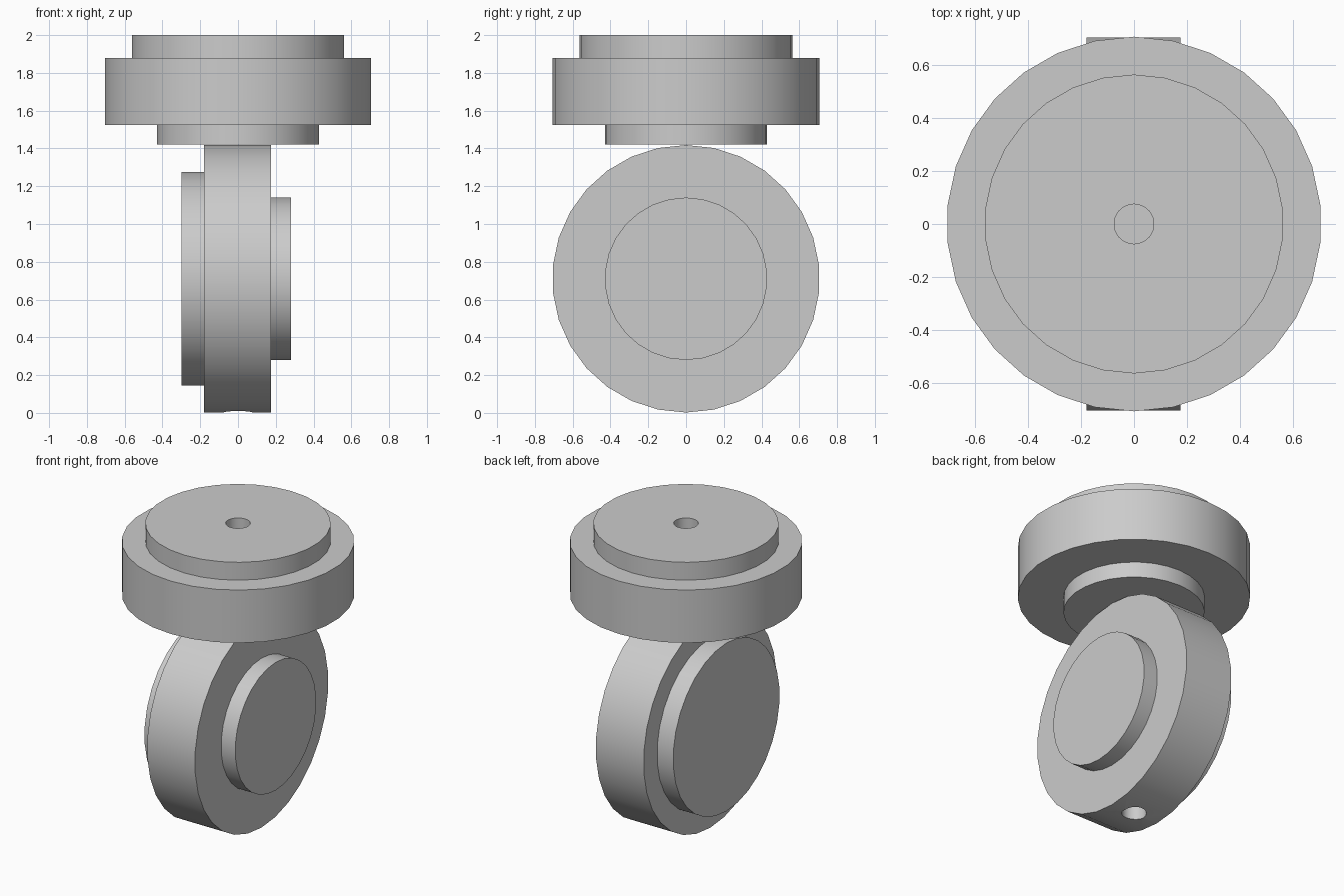
import bpy, bmesh
from math import pi, radians
from mathutils import Matrix, Vector

SIDES = 30
HOLE_R, HOLE_DEPTH = 0.075, 0.3

cube = bpy.data.objects.get("Cube")
if cube:
    bpy.data.objects.remove(cube, do_unlink=True)

grey = bpy.data.materials.new("plain grey")
grey.use_nodes = True
colour = (0.6, 0.6, 0.6, 1)
grey.diffuse_color = colour
grey.node_tree.nodes["Principled BSDF"].inputs["Base Color"].default_value = colour


def lathe(name, profile, start, matrix):
    """Spin a (radius, height) profile about z, then place it."""
    bm = bmesh.new()
    verts = [bm.verts.new((r, 0, h)) for r, h in profile]
    edges = [bm.edges.new(pair) for pair in zip(verts, verts[1:])]
    bmesh.ops.spin(bm, geom=verts + edges, cent=(0, 0, 0), axis=(0, 0, 1),
                   angle=2 * pi, steps=SIDES, use_duplicate=False)
    bmesh.ops.remove_doubles(bm, verts=bm.verts, dist=0.0005)
    bmesh.ops.dissolve_degenerate(bm, edges=bm.edges, dist=0.0005)
    bmesh.ops.recalc_face_normals(bm, faces=bm.faces)
    bm.transform(matrix @ Matrix.Rotation(start, 4, "Z"))
    mesh = bpy.data.meshes.new(name)
    bm.to_mesh(mesh)
    bm.free()
    mesh.materials.append(grey)
    obj = bpy.data.objects.new(name, mesh)
    bpy.context.collection.objects.link(obj)
    return obj


def smooth(obj):
    bpy.ops.object.select_all(action="DESELECT")
    obj.select_set(True)
    bpy.context.view_layer.objects.active = obj
    bpy.ops.object.shade_smooth_by_angle(angle=radians(30))


# Stepped disc shared by both parts: narrow boss, wide rim, medium flange
stepped = [(0, 0), (0.43, 0), (0.43, 0.105), (0.708, 0.105), (0.708, 0.46),
           (0.565, 0.46), (0.565, 0.58)]

# Upper disc, with a round hole sunk into its top
hole = [(HOLE_R, 0.58), (HOLE_R, 0.58 - HOLE_DEPTH), (0, 0.58 - HOLE_DEPTH)]
upper_disc = lathe("upper_disc", stepped + hole, pi / 2,
                   Matrix.Translation((0, 0, 1.42)))
smooth(upper_disc)

# Lower wheel: the same disc on its side, flange towards -x
wheel = lathe("lower_wheel", stepped + [(0, 0.58)], 0,
              Matrix.Translation((0.28, 0, 0.71)) @ Matrix.Rotation(-pi / 2, 4, "Y"))

# Hole bored up into the bottom of the wheel
cutter = lathe("wheel_hole_cutter",
               [(0, -0.1), (HOLE_R, -0.1), (HOLE_R, HOLE_DEPTH), (0, HOLE_DEPTH)],
               0, Matrix.Identity(4))
cutter.hide_render = True
cutter.hide_viewport = True
cut = wheel.modifiers.new("hole", "BOOLEAN")
cut.operation = "DIFFERENCE"
cut.solver = "EXACT"
cut.object = cutter
bpy.context.view_layer.update()

# Bake the cut so that the helper can go
depsgraph = bpy.context.evaluated_depsgraph_get()
baked = bpy.data.meshes.new_from_object(wheel.evaluated_get(depsgraph))
wheel.modifiers.clear()
wheel.data = baked
bpy.data.objects.remove(cutter, do_unlink=True)
smooth(wheel)
